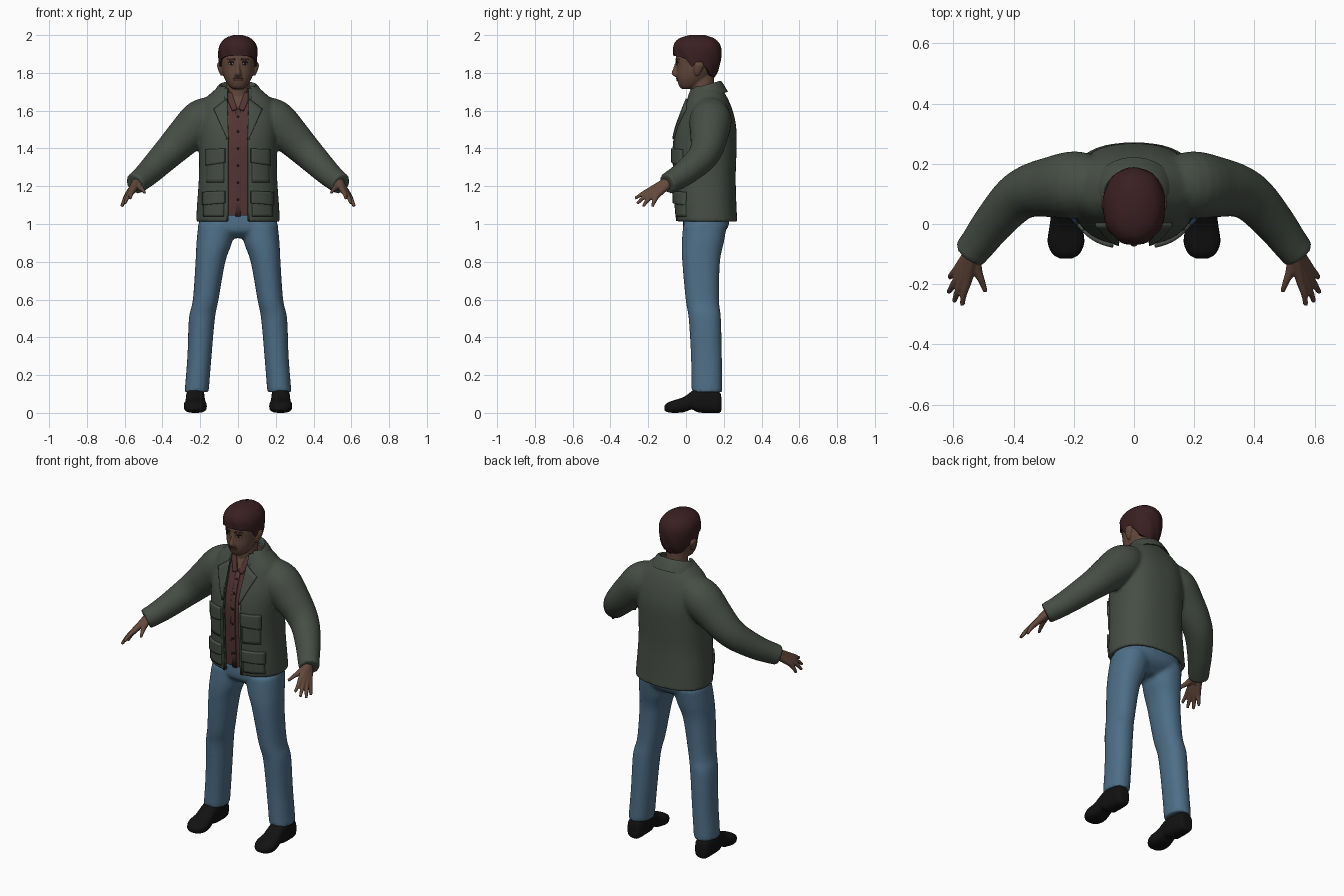
import bpy
import math
from mathutils import Vector

if "Cube" in bpy.data.objects:
    bpy.data.objects.remove(bpy.data.objects["Cube"])


def material(name, r, g, b):
    m = bpy.data.materials.new(name)
    m.diffuse_color = (r, g, b, 1)
    m.use_nodes = True
    m.node_tree.nodes["Principled BSDF"].inputs["Base Color"].default_value = m.diffuse_color
    return m


SKIN = material("skin brown", 0.125, 0.066, 0.045)
LIPS = material("lip brown", 0.085, 0.035, 0.028)
HAIR = material("hair dark red", 0.042, 0.014, 0.016)
SHIRT = material("shirt maroon", 0.085, 0.036, 0.034)
JACKET = material("jacket olive", 0.062, 0.076, 0.06)
JEANS = material("jeans blue", 0.075, 0.155, 0.24)
BLACK = material("shoe black", 0.006, 0.006, 0.006)
EYE = material("eye grey", 0.22, 0.19, 0.17)
DARK = material("dark brown", 0.015, 0.009, 0.008)


def spline(rows, steps=4):
    """Catmull-Rom interpolation of parameter rows."""
    out = []
    for i in range(len(rows) - 1):
        a, b, c, d = (rows[max(i - 1, 0)], rows[i], rows[i + 1], rows[min(i + 2, len(rows) - 1)])
        for k in range(steps):
            t = k / steps
            out.append(tuple(0.5 * (2 * q + (r - p) * t + (2 * p - 5 * q + 4 * r - s) * t * t
                                    + (3 * q - p - 3 * r + s) * t ** 3)
                             for p, q, r, s in zip(a, b, c, d)))
    return out + [tuple(rows[-1])]


def lerp_rows(rows, z):
    for a, b in zip(rows, rows[1:]):
        if a[0] <= z <= b[0]:
            t = (z - a[0]) / max(b[0] - a[0], 1e-9)
            return tuple(p + (q - p) * t for p, q in zip(a, b))
    return rows[0] if z < rows[0][0] else rows[-1]


def point(row, t, n=2.0, inset=0.0):
    """Point of a superellipse section (z, half width, front y, back y, centre x)."""
    z, rx, yf, yb = row[:4]
    cx = row[4] if len(row) > 4 else 0
    s, c = math.sin(t), math.cos(t)
    px = math.copysign(abs(s) ** (2 / n), s) * (rx - inset)
    py = -math.copysign(abs(c) ** (2 / n), c) * ((yb - yf) / 2 - inset)
    return Vector((cx + px, (yf + yb) / 2 + py, z))


def loft(rows, n=2.0, segs=32):
    return [[point(r, math.tau * i / segs, n) for i in range(segs)] for r in rows]


def shell(rows, gap, thick, n=2.0, segs=48, tilt=0.0):
    """Loft with an open front, as a thick C-shaped section."""
    rings = []
    for r in rows:
        g = math.asin(min(1, gap(r[0]) / r[1]) ** (n / 2))
        ts = [g + (math.tau - 2 * g) * i / segs for i in range(segs + 1)]
        ring = [point(r, t, n) for t in ts] + [point(r, t, n, thick) for t in reversed(ts)]
        for p in ring:
            p.z += tilt * (p.y - 0.17)
        rings.append(ring)
    return rings


def tube(path, segs=16):
    """Round tube along (x, y, z, radius) rows."""
    rings = []
    for i, p in enumerate(path):
        t = Vector(path[min(i + 1, len(path) - 1)][:3]) - Vector(path[max(i - 1, 0)][:3])
        t.normalize()
        u = t.cross(Vector((0, 0, 1))).normalized()
        v = t.cross(u)
        rings.append([Vector(p[:3]) + p[3] * (u * math.cos(a) + v * math.sin(a))
                      for a in (math.tau * k / segs for k in range(segs))])
    return rings


def build(name, parts, mat, voxel=0.0, soften=4):
    """Mesh from ring stacks; with a voxel size the parts melt into one skin."""
    verts, faces = [], []
    for rings in parts:
        b, m = len(verts), len(rings[0])
        for ring in rings:
            verts += ring
        for j in range(len(rings) - 1):
            for i in range(m):
                k = (i + 1) % m
                faces.append((b + j * m + i, b + j * m + k, b + (j + 1) * m + k, b + (j + 1) * m + i))
        faces.append(tuple(b + i for i in reversed(range(m))))
        faces.append(tuple(b + (len(rings) - 1) * m + i for i in range(m)))
    return finish(name, verts, faces, mat, voxel, soften)


def finish(name, verts, faces, mat, voxel=0.0, soften=0):
    me = bpy.data.meshes.new(name)
    me.from_pydata([tuple(v) for v in verts], [], faces)
    me.materials.append(mat)
    ob = bpy.data.objects.new(name, me)
    bpy.context.collection.objects.link(ob)
    if voxel:
        r = ob.modifiers.new("melt", 'REMESH')
        r.mode, r.voxel_size, r.use_smooth_shade = 'VOXEL', voxel, True
        s = ob.modifiers.new("soften", 'SMOOTH')
        s.factor, s.iterations = 0.5, soften
    return ob


def patch(name, rows, corners, mat, lift, thick, n=2.0, side=1, g=8):
    """Plate hugging the front of a loft; corners run anticlockwise from bottom left."""
    if side < 0:
        corners = [(-corners[i][0], corners[i][1]) for i in (1, 0, 3, 2)]
    bl, br, tr, tl = [Vector(c) for c in corners]
    verts = []
    for j in range(g + 1):
        for i in range(g + 1):
            x, z = bl.lerp(br, i / g).lerp(tl.lerp(tr, i / g), j / g)
            r = lerp_rows(rows, z)
            f = max(0, 1 - abs(min(1, abs(x) / r[1])) ** n) ** (1 / n)
            verts.append((x, (r[2] + r[3]) / 2 - (r[3] - r[2]) / 2 * f - lift, z))
    w = g + 1
    faces = [(j * w + i, j * w + i + 1, (j + 1) * w + i + 1, (j + 1) * w + i)
             for j in range(g) for i in range(g)]
    ob = finish(name, verts, faces, mat)
    s = ob.modifiers.new("thickness", 'SOLIDIFY')
    s.thickness, s.offset = thick, -1


def box(x0, x1, z0, z1):
    return [(x0, z0), (x1, z0), (x1, z1), (x0, z1)]


# jacket body and sleeves
N = 2.4
torso = spline([(1.01, .222, -.05, .272), (1.10, .217, -.058, .267), (1.25, .207, -.066, .263),
                (1.40, .207, -.07, .268), (1.50, .212, -.055, .267), (1.58, .207, -.027, .253),
                (1.65, .185, 0, .228), (1.70, .135, .02, .2), (1.73, .1, .03, .18)])
sleeve = spline([(.10, .13, 1.60, .085), (.19, .13, 1.55, .112), (.28, .122, 1.465, .1),
                 (.345, .11, 1.40, .088), (.40, .078, 1.345, .079), (.47, 0, 1.275, .068),
                 (.515, -.06, 1.235, .061), (.547, -.1, 1.212, .057)])
sleeves = [tube([(s * x, y, z, r) for x, y, z, r in sleeve], 24) for s in (-1, 1)]
build("jacket", [shell(torso, lambda z: .052 + max(0, z - 1.5) * .08, .022, N)] + sleeves, JACKET, .009, 5)

# folded collar
collar = spline([(1.70, .088, .015, .172), (1.748, .094, .018, .176), (1.752, .104, .012, .186),
                 (1.72, .125, .0, .205), (1.685, .14, -.008, .222)], 3)
build("jacket_collar", [shell(collar, lambda z: .055, .006, 2.0, 40, .28)], JACKET)

# shirt with placket, buttons and collar
shirt = [(z, rx - .024, yf + .024, yb - .024) for z, rx, yf, yb in torso if 1.03 < z < 1.71]
build("shirt", [loft(shirt, N, 40)], SHIRT)
patch("shirt_placket", shirt, box(-.014, .014, 1.04, 1.61), SHIRT, .005, .006, N)
for z in (1.13, 1.22, 1.31, 1.40, 1.49, 1.57):
    patch("shirt_button", shirt, box(-.005, .005, z - .005, z + .005), DARK, .008, .005, N, 1, 2)
patch("open_neck", shirt, [(-.003, 1.61), (.003, 1.61), (.04, 1.70), (-.04, 1.70)], SKIN, .005, .006, N)

for s in (-1, 1):
    # lapels, pockets and flaps
    patch("shirt_collar", shirt, [(.004, 1.61), (.03, 1.60), (.07, 1.69), (.035, 1.70)],
          SHIRT, .012, .009, N, s)
    patch("lapel", torso, [(.05, 1.45), (.058, 1.45), (.13, 1.61), (.058, 1.665)], JACKET, .010, .012, N, s)
    patch("front_hem_band", torso, box(.052, .064, 1.015, 1.45), JACKET, .004, .008, N, s)
    patch("chest_pocket", torso, box(.075, .168, 1.22, 1.37), JACKET, .007, .012, N, s)
    patch("chest_flap", torso, [(.07, 1.325), (.173, 1.31), (.173, 1.395), (.07, 1.40)],
          JACKET, .014, .018, N, s)
    patch("hip_pocket", torso, box(.075, .185, 1.04, 1.15), JACKET, .008, .013, N, s)
    patch("hip_flap", torso, [(.07, 1.11), (.19, 1.10), (.19, 1.17), (.07, 1.175)],
          JACKET, .016, .02, N, s)

    # hand: each finger runs from wrist over knuckle to tip
    fingers = [((.537, -.11, 1.222), (.553, -.185, 1.182), (.565, -.23, 1.16), (.571, -.27, 1.135)),
               ((.542, -.11, 1.215), (.568, -.185, 1.168), (.586, -.225, 1.14), (.598, -.258, 1.108)),
               ((.546, -.105, 1.208), (.58, -.172, 1.157), (.602, -.205, 1.125), (.616, -.227, 1.093)),
               ((.548, -.1, 1.203), (.586, -.152, 1.152), (.604, -.168, 1.12), (.613, -.178, 1.092)),
               ((.53, -.105, 1.215), (.52, -.155, 1.195), (.506, -.19, 1.182), (.493, -.225, 1.165))]
    parts = []
    for f in fingers:
        path = [(s * p[0], p[1], p[2], r) for p, r in zip(f, (.021, .0165, .0115, .008))]
        parts.append(tube(spline(path, 4), 12))
    parts.append(tube([(s * .515, -.06, 1.235, .03), (s * .535, -.1, 1.215, .03),
                       (s * .548, -.135, 1.195, .025)], 16))
    build("hand", parts, SKIN, .0045, 3)

    # shoe: sections along y as (y, half width, bottom z, top z)
    shoe = spline([(.188, .024, .02, .07), (.175, .042, 0, .115), (.10, .049, 0, .135), (.06, .05, .004, .13),
                   (.03, .05, .018, .115), (-.01, .055, .004, .085), (-.06, .061, 0, .068),
                   (-.098, .046, .004, .054), (-.115, .02, .014, .036)], 3)
    rings = []
    for y, hw, z0, z1 in shoe:
        ring = [point((0, hw, z0, z1), math.tau * i / 24, 2.8) for i in range(24)]
        rings.append([Vector((s * .226 + p.x, y, p.y)) for p in ring])
    build("shoe", [rings], BLACK)

# jeans: two legs melted into the hips
leg = [(.11, .064, .03, .192, .219), (.30, .064, .026, .19, .204), (.5, .069, .014, .185, .191),
       (.6, .068, -.002, .175, .171), (.8, .079, -.02, .18, .146), (.9, .094, -.022, .2, .126),
       (1.0, .098, -.015, .218, .112)]
hips = spline([(.925, .09, .03, .15), (.96, .185, -.01, .205), (1.0, .206, -.016, .228), (1.06, .195, -.01, .23)])
legs = [loft(spline([r[:4] + (s * r[4],) for r in leg], 5), 2.2) for s in (-1, 1)]
build("jeans", legs + [loft(hips, 2.3)], JEANS, .01, 5)

# head with neck, nose and ears
head = spline([(1.715, .028, -.022, .03), (1.73, .047, -.036, .07), (1.76, .067, -.046, .11),
               (1.79, .079, -.05, .135), (1.83, .088, -.05, .158), (1.88, .092, -.054, .167),
               (1.93, .086, -.042, .165), (1.97, .06, -.01, .14), (1.985, .02, .03, .09)])
neck = spline([(1.60, .075, .03, .16), (1.68, .062, .028, .15), (1.80, .06, .02, .15)])
nose = spline([(1.777, .012, -.054, -.02), (1.786, .02, -.068, -.02), (1.798, .017, -.077, -.02),
               (1.83, .011, -.066, -.02), (1.862, .009, -.055, -.02)])
parts = [loft(head, 2.2), loft(neck), loft(nose, 2, 16)]
for s in (-1, 1):
    parts.append(loft(spline([(1.785, .006, .05, .066, s * .086), (1.81, .011, .042, .084, s * .092),
                              (1.84, .015, .042, .096, s * .096), (1.858, .008, .05, .085, s * .097)]), 2, 16))
build("head", parts, SKIN, .005, 3)

# face plates
for s in (-1, 1):
    patch("eye", head, [(.023, 1.842), (.05, 1.844), (.046, 1.854), (.027, 1.854)], EYE, .002, .005, 2.2, s, 4)
    patch("iris", head, box(.032, .042, 1.843, 1.855), DARK, .003, .005, 2.2, s, 3)
    patch("eyelid", head, [(.02, 1.852), (.053, 1.852), (.048, 1.859), (.026, 1.859)], DARK, .003, .006, 2.2, s, 4)
    patch("eyebrow", head, [(.016, 1.865), (.06, 1.868), (.056, 1.876), (.018, 1.875)], HAIR, .004, .007, 2.2, s, 5)
patch("lips", head, [(-.02, 1.757), (.02, 1.757), (.026, 1.772), (-.026, 1.772)], LIPS, .004, .007, 2.2)

# hair cap with a lower edge that dips behind the ears
cap = spline([(1.76, .07, -.04, .135), (1.80, .088, -.055, .165), (1.85, .099, -.061, .182),
              (1.90, .104, -.068, .188), (1.94, .1, -.068, .184), (1.97, .083, -.052, .166),
              (1.988, .06, -.025, .14), (2.0, .025, .02, .1)])
edge = [(0, 1.893), (.7, 1.887), (1.1, 1.872), (1.35, 1.83), (1.55, 1.852), (1.9, 1.835), (2.3, 1.79), (3.15, 1.768)]
rings, S = [], 64
for j in range(17):
    ring = []
    for i in range(S):
        t = math.tau * i / S
        z0 = lerp_rows(edge, min(t, math.tau - t))[1]
        z = z0 + (2.0 - z0) * j / 16
        ridge = .0025 * math.sin(9 * t + 40 * z) * (1 - j / 16)
        ring.append(point(lerp_rows(cap, z), t, 2.15, ridge))
    rings.append(ring)
inner = [Vector((p.x * .85, .06 + (p.y - .06) * .85, p.z)) for p in rings[0]]
build("hair", [[inner] + rings], HAIR)

# smooth shading with sharp edges kept
for ob in bpy.context.collection.objects:
    ob.select_set(True)
    bpy.context.view_layer.objects.active = ob
bpy.ops.object.shade_smooth_by_angle(angle=math.radians(45))
